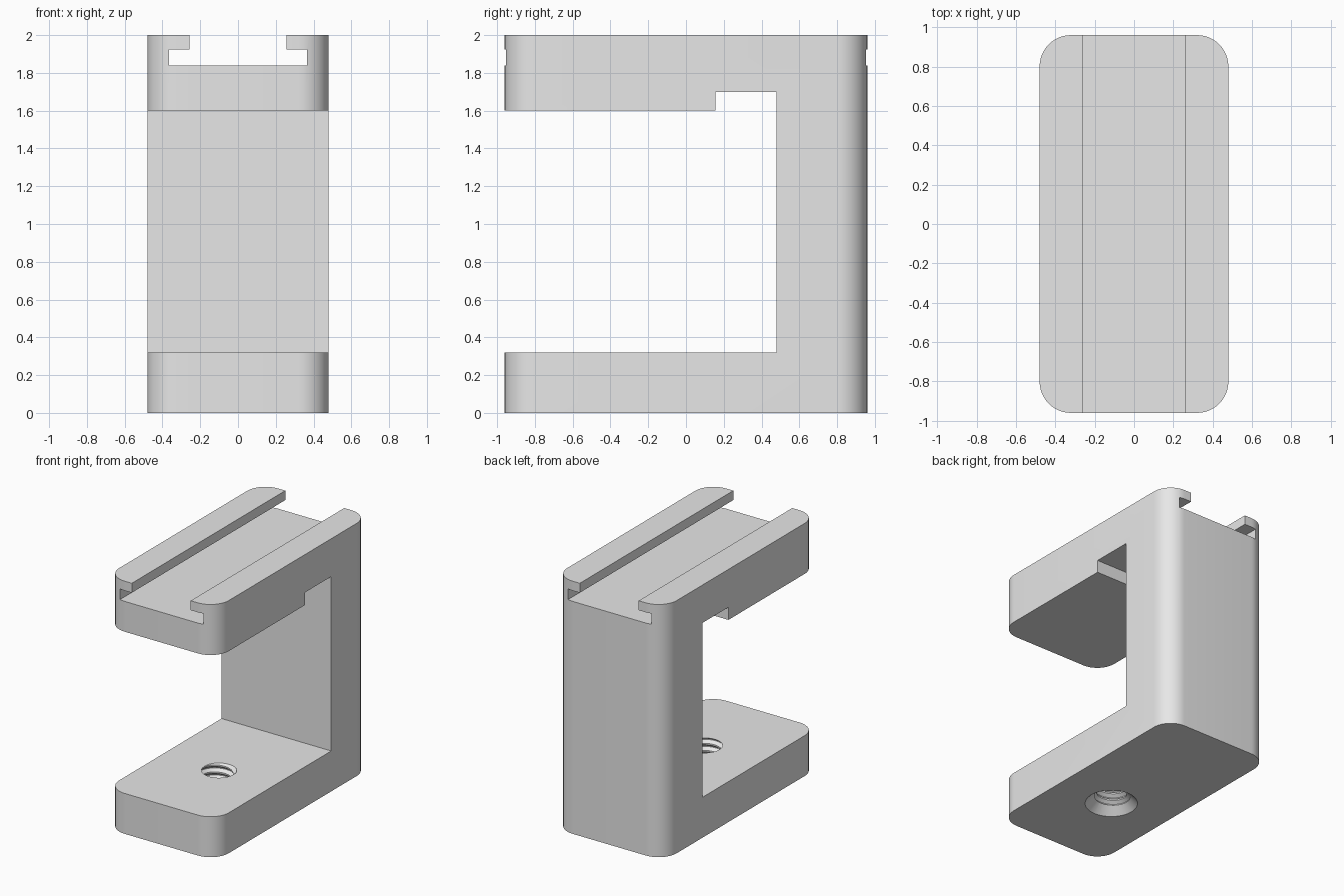
import bpy, bmesh
from math import sin, cos, pi, radians

cube = bpy.data.objects.get("Cube")
if cube:
    bpy.data.objects.remove(cube, do_unlink=True)

grey = bpy.data.materials.new("light_grey")
grey.use_nodes = True
grey.diffuse_color = (0.8, 0.8, 0.8, 1)
grey.node_tree.nodes["Principled BSDF"].inputs["Base Color"].default_value = (0.8, 0.8, 0.8, 1)


def to_object(bm, name):
    bmesh.ops.recalc_face_normals(bm, faces=bm.faces)
    mesh = bpy.data.meshes.new(name)
    bm.to_mesh(mesh)
    bm.free()
    mesh.materials.append(grey)
    obj = bpy.data.objects.new(name, mesh)
    bpy.context.collection.objects.link(obj)
    return obj


def prism(name, profile, place, low, high):
    """Closed prism: place(a, b, h) turns profile points and depth into x, y, z."""
    bm = bmesh.new()
    ends = [[bm.verts.new(place(a, b, h)) for a, b in profile] for h in (low, high)]
    for ring in ends:
        bm.faces.new(ring)
    n = len(profile)
    for i in range(n):
        j = (i + 1) % n
        bm.faces.new((ends[0][i], ends[0][j], ends[1][j], ends[1][i]))
    return to_object(bm, name)


def cut(target, cutter):
    mod = target.modifiers.new("cut", 'BOOLEAN')
    mod.operation, mod.solver, mod.object = 'DIFFERENCE', 'EXACT', cutter
    bpy.context.view_layer.objects.active = target
    bpy.ops.object.modifier_apply(modifier=mod.name)
    bpy.data.objects.remove(cutter, do_unlink=True)


# Upright block with rounded vertical corners
HALF_X, HALF_Y, R, STEPS = 0.48, 0.96, 0.16, 12
outline = []
for quarter, (sx, sy) in enumerate([(1, 1), (-1, 1), (-1, -1), (1, -1)]):
    for i in range(STEPS + 1):
        a = (quarter + i / STEPS) * pi / 2
        outline.append((sx * (HALF_X - R) + R * cos(a), sy * (HALF_Y - R) + R * sin(a)))
bracket = prism("clamp_bracket", outline, lambda a, b, h: (a, b, h), 0, 2)

# Jaw opening with a relief notch under the upper arm
jaw = [(-1.2, 0.32), (0.48, 0.32), (0.48, 1.7), (0.155, 1.7), (0.155, 1.6), (-1.2, 1.6)]
cut(bracket, prism("jaw_cutter", jaw, lambda a, b, h: (h, a, b), -1, 1))

# T-shaped slide channel along the top
half = [(0.365, 1.84), (0.365, 1.925), (0.258, 1.925), (0.258, 2.1)]
channel = half + [(-x, z) for x, z in reversed(half)]
cut(bracket, prism("channel_cutter", channel, lambda a, b, h: (a, h, b), -1.2, 1.2))

# Threaded screw hole through the lower arm: a helical strip, trimmed and capped
HOLE_Y, PITCH, SEG, TURNS = -0.26, 0.056, 40, 12
thread = [(0, 0.114), (0.2, 0.114), (0.55, 0.14), (0.65, 0.14)]
bm = bmesh.new()
strip = []
for s in range(SEG * TURNS):
    a = 2 * pi * s / SEG
    strip.append([bm.verts.new((r * cos(a), HOLE_Y + r * sin(a), PITCH * (s / SEG + f - 3)))
                  for f, r in thread])
for s in range(SEG * (TURNS - 1) - 1):
    rows = [strip[s] + [strip[s + SEG][0]], strip[s + 1] + [strip[s + SEG + 1][0]]]
    for p in range(len(thread)):
        bm.faces.new((rows[0][p], rows[1][p], rows[1][p + 1], rows[0][p + 1]))
bmesh.ops.delete(bm, geom=[v for v in bm.verts if not v.link_faces], context='VERTS')
for z, up in ((-0.02, -1), (0.34, 1)):
    bmesh.ops.bisect_plane(bm, geom=bm.verts[:] + bm.edges[:] + bm.faces[:],
                           plane_co=(0, 0, z), plane_no=(0, 0, up), clear_outer=True)
bmesh.ops.holes_fill(bm, edges=[e for e in bm.edges if e.is_boundary], sides=0)
cut(bracket, to_object(bm, "thread_cutter"))

# Countersink under the screw hole
bm = bmesh.new()
bmesh.ops.create_cone(bm, cap_ends=True, segments=48, radius1=0.213, radius2=0.103, depth=0.11)
bmesh.ops.translate(bm, verts=bm.verts, vec=(0, HOLE_Y, 0.035))
cut(bracket, to_object(bm, "countersink_cutter"))

# Smooth rounded corners, crisp edges
bpy.ops.object.select_all(action='DESELECT')
bracket.select_set(True)
bpy.context.view_layer.objects.active = bracket
bpy.ops.object.shade_smooth_by_angle(angle=radians(30))
